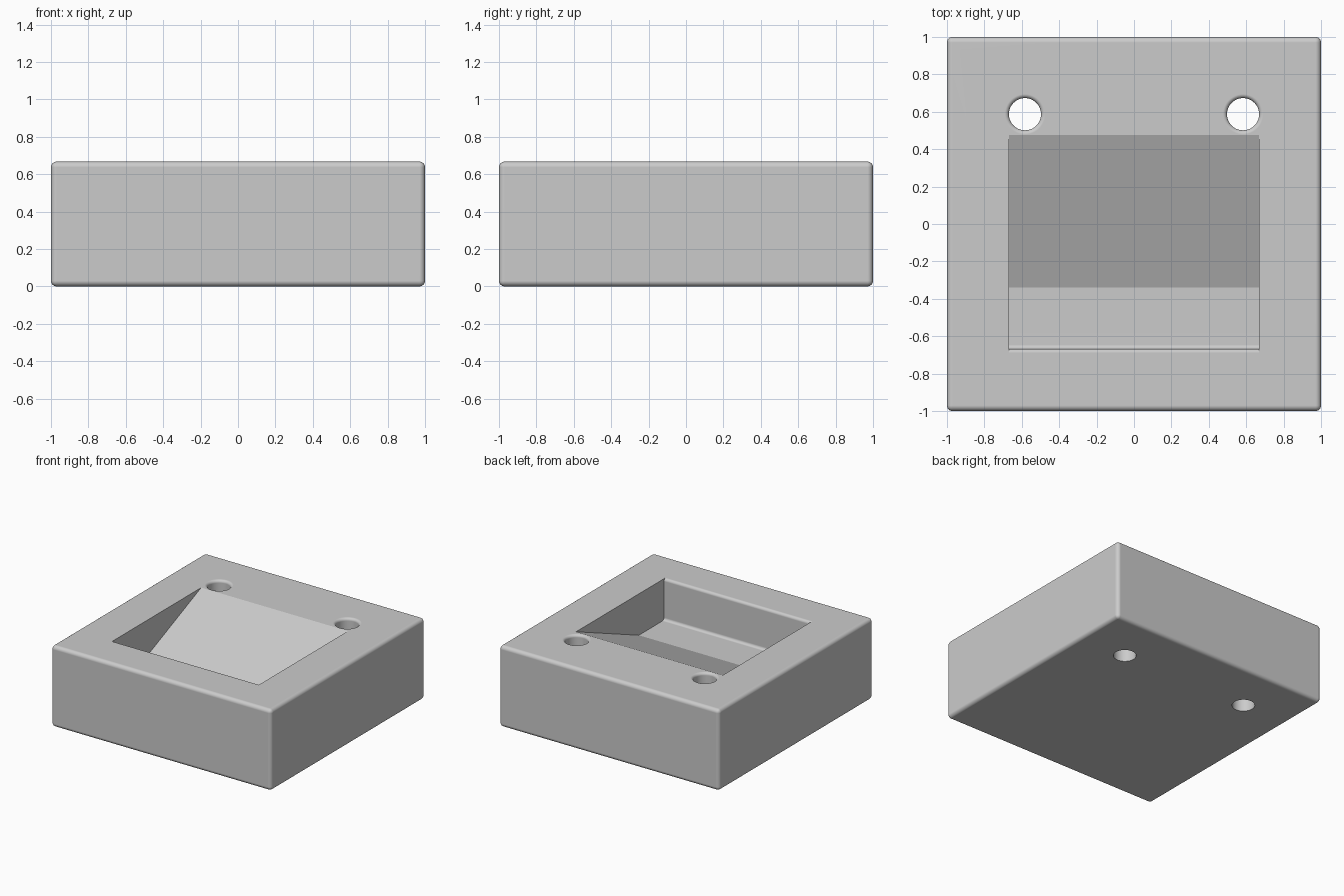
import bpy, bmesh
from math import sin, cos, pi, radians

cube = bpy.data.objects.get("Cube")
if cube:
    bpy.data.objects.remove(cube)

HEIGHT = 0.667
FLOOR = 0.327        # height of the pocket floor
HALF_POCKET = 0.667
ROUND = 0.022        # soft edge radius of pocket and holes
STEPS = 6

grey = bpy.data.materials.new("plain_grey")
grey.use_nodes = True
colour = (0.6, 0.6, 0.6, 1)
grey.diffuse_color = colour
grey.node_tree.nodes["Principled BSDF"].inputs["Base Color"].default_value = colour


def finish(name, bm):
    bmesh.ops.recalc_face_normals(bm, faces=bm.faces)
    mesh = bpy.data.meshes.new(name)
    bm.to_mesh(mesh)
    bm.free()
    mesh.materials.append(grey)
    obj = bpy.data.objects.new(name, mesh)
    bpy.context.collection.objects.link(obj)
    return obj


def arc(cx, cz, r, start, end):
    angles = [radians(start + (end - start) * i / STEPS) for i in range(STEPS + 1)]
    return [(cx + r * cos(a), cz + r * sin(a)) for a in angles]


def pocket_cutter():
    # side profile (y, z): ramp, floor, filleted front wall, rounded lip
    front = -HALF_POCKET
    profile = [(0.475, HEIGHT), (-0.34, FLOOR)]
    profile += arc(front + ROUND, FLOOR + ROUND, ROUND, 270, 180)
    profile += arc(front - ROUND, HEIGHT - ROUND, ROUND, 0, 90)
    profile += [(front - ROUND, 1), (0.475, 1)]
    bm = bmesh.new()
    face = bm.faces.new([bm.verts.new((-HALF_POCKET, y, z)) for y, z in profile])
    side = bmesh.ops.extrude_face_region(bm, geom=[face])["geom"]
    verts = [g for g in side if isinstance(g, bmesh.types.BMVert)]
    bmesh.ops.translate(bm, verts=verts, vec=(2 * HALF_POCKET, 0, 0))
    return finish("pocket_cutter", bm)


def hole_cutter(name, x, y, r=0.086, sides=48):
    # turned profile (radius, z) flaring softly at the top
    profile = [(r, -0.1)]
    profile += arc(r + ROUND, HEIGHT - ROUND, ROUND, 180, 90)
    profile += [(r + ROUND, HEIGHT + 0.1)]
    bm = bmesh.new()
    rings = []
    for radius, z in profile:
        rings.append([bm.verts.new((x + radius * cos(2 * pi * i / sides),
                                    y + radius * sin(2 * pi * i / sides), z))
                      for i in range(sides)])
    for low, high in zip(rings, rings[1:]):
        for i in range(sides):
            j = (i + 1) % sides
            bm.faces.new((low[i], low[j], high[j], high[i]))
    bm.faces.new(rings[0])
    bm.faces.new(rings[-1])
    return finish(name, bm)


# rounded block
bm = bmesh.new()
bmesh.ops.create_cube(bm, size=1)
bmesh.ops.scale(bm, verts=bm.verts, vec=(2, 2, HEIGHT))
bmesh.ops.translate(bm, verts=bm.verts, vec=(0, 0, HEIGHT / 2))
bmesh.ops.bevel(bm, geom=bm.edges[:], offset=0.03, segments=STEPS,
                profile=0.5, affect='EDGES')
block = finish("block", bm)

# sloped pocket and two through holes
cutters = [pocket_cutter()]
for label, x in (("left", 0.583), ("right", -0.583)):
    cutters.append(hole_cutter(label + "_hole_cutter", x, 0.587))

bpy.ops.object.select_all(action='DESELECT')
block.select_set(True)
bpy.context.view_layer.objects.active = block
for cutter in cutters:
    cut = block.modifiers.new(cutter.name, 'BOOLEAN')
    cut.operation = 'DIFFERENCE'
    cut.solver = 'EXACT'
    cut.object = cutter
    bpy.ops.object.modifier_apply(modifier=cut.name)
    bpy.data.objects.remove(cutter)

# smooth rounds, crisp flats
bpy.ops.object.shade_smooth_by_angle(angle=radians(20))
weighted = block.modifiers.new("weighted_normals", 'WEIGHTED_NORMAL')
weighted.keep_sharp = True
